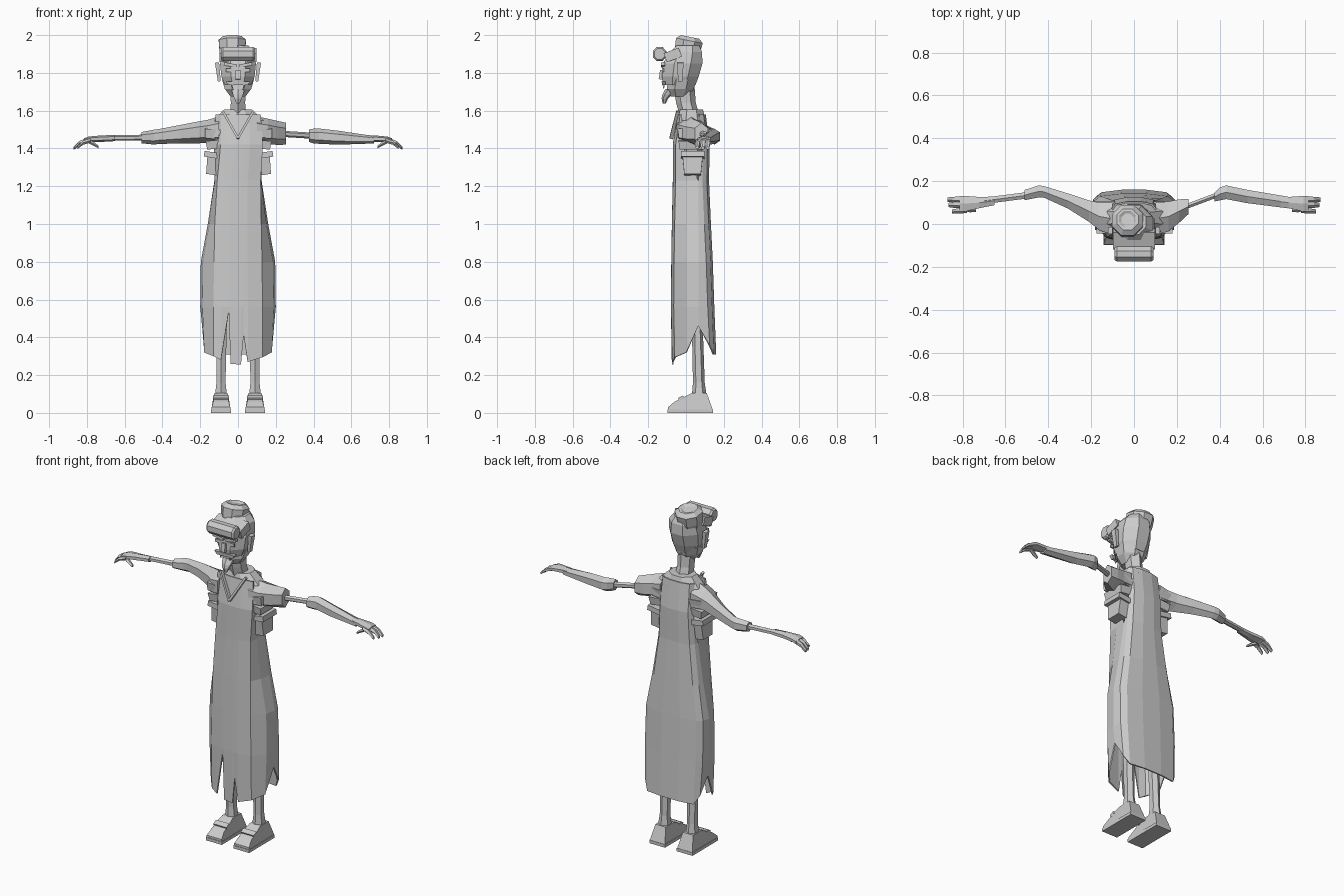
import bpy, bmesh, math
from mathutils import Matrix, Vector

grey = bpy.data.materials.new("plain_grey")
grey.diffuse_color = (0.6, 0.6, 0.6, 1)


def finish(name, bm):
    bmesh.ops.recalc_face_normals(bm, faces=bm.faces[:])
    me = bpy.data.meshes.new(name)
    bm.to_mesh(me)
    bm.free()
    me.materials.append(grey)
    ob = bpy.data.objects.new(name, me)
    bpy.context.collection.objects.link(ob)
    return ob


def loft(name, rings, axis="z", n=8, flip=1):
    """Skin n-sided rings (x, y, z, radius_a, radius_b) along an axis."""
    bm, loops, k = bmesh.new(), [], 1 / math.cos(math.pi / n)
    for x, y, z, ra, rb in rings:
        loop = []
        for i in range(n):
            t = (i + 0.5) * math.tau / n
            a, b = ra * k * math.cos(t), rb * k * math.sin(t)
            d = {"x": (0, a, b), "y": (a, 0, b), "z": (a, b, 0)}[axis]
            loop.append(bm.verts.new(((x + d[0]) * flip, y + d[1], z + d[2])))
        loops.append(loop)
    for p, q in zip(loops, loops[1:]):
        for i in range(n):
            j = (i + 1) % n
            bm.faces.new((p[i], p[j], q[j], q[i]))
    bm.faces.new(loops[0])
    bm.faces.new(loops[-1])
    return finish(name, bm)


def box(name, loc, size, rot=(0, 0, 0), taper=1.0):
    bm = bmesh.new()
    bmesh.ops.create_cube(bm, size=1)
    r = Matrix.Rotation(rot[2], 3, "Z") @ Matrix.Rotation(rot[1], 3, "Y") @ Matrix.Rotation(rot[0], 3, "X")
    for v in bm.verts:
        s = taper if v.co.z < 0 else 1
        v.co = Vector(loc) + r @ Vector((v.co.x * size[0] * s, v.co.y * size[1] * s, v.co.z * size[2]))
    return finish(name, bm)


# Robe: level = z, seam half width, panel half width, x shift, front y, back y
levels = [(0.30, .19, .13, 0, -.075, .16), (0.56, .20, .13, 0, -.08, .15),
          (0.80, .197, .127, 0, -.078, .142), (1.00, .16, .123, 0, -.075, .132),
          (1.23, .125, .115, .005, -.07, .122), (1.42, .115, .112, .02, -.07, .125),
          (1.58, .11, .105, .015, -.045, .105)]
front = [-1, -.7, -.38, -.3, .12, .23, .4, 1]
front_hem = [.30, .28, .54, .26, .255, .41, .27, .295]
back = [.8, .3, -.3, -.8]
bm = bmesh.new()
rows = []
for li, (z, w, wf, sx, yf, yb) in enumerate(levels):
    pts = [(-w, .065), (-(w * .94 + sx), 0 if li < 5 else -.02)]
    pts += [(u * wf + sx, yf + .015 * abs(u) ** 3) for u in front]
    pts += [(w * .94 + sx, 0 if li < 5 else -.02), (w, .065)]
    pts += [(w * .95, yb - .035)] + [(u * w, yb - .012 * (abs(u) > .5)) for u in back] + [(-w * .95, yb - .035)]
    hem = [.46, .32] + front_hem + [.32, .46] + [.36, .31, .31, .31, .31, .36]
    rows.append([bm.verts.new((x, y, hem[i] if li == 0 else z)) for i, (x, y) in enumerate(pts)])
seams = (0, 11)
for li, (p, q) in enumerate(zip(rows, rows[1:])):
    n = len(p)
    for i in range(n):
        j = (i + 1) % n
        if li < 4:
            bm.faces.new((p[i], p[j], q[j], q[i]))
        elif i in seams or j in seams:      # armholes closing to a V at the side
            if li == 4:
                bm.faces.new((p[i], p[j], q[j] if i in seams else q[i]))
        else:
            bm.faces.new((p[i], p[j], q[j], q[i]))
for v in [v for v in bm.verts if not v.link_faces]:
    bm.verts.remove(v)
robe = finish("robe", bm)
mod = robe.modifiers.new("cloth_thickness", "SOLIDIFY")
mod.thickness = .008

# Upper body, shoulder yoke and V collar
loft("torso", [(0, .04, 1.1, .08, .05), (0, .035, 1.3, .085, .06), (.01, .03, 1.45, .11, .075),
               (.005, .03, 1.55, .13, .075), (0, .03, 1.605, .075, .06)])
for s in (-1, 1):
    box("collar_band", (s * .04, -.06, 1.525), (.012, .02, .17), (-.22, s * .52, 0))
loft("neck", [(0, .02, 1.57, .045, .045), (0, 0, 1.64, .038, .045), (0, -.015, 1.76, .042, .05)], n=6)

# Shoulder straps and pouches under the arms
for s in (-1, 1):
    cx = s * .13 + .003
    box("pouch", (cx, .035, 1.315), (.085, .11, .11), (0, s * -.15, 0), .8)
    box("pouch_flap", (cx + s * .005, .035, 1.365), (.095, .125, .03), (0, s * -.15, 0))
    box("strap_lower", (cx, .03, 1.42), (.085, .14, .045), (0, s * .1, 0), .9)
    box("strap_upper", (cx, .03, 1.475), (.1, .15, .05), (0, s * -.1, 0), .9)

# Long sleeve with bare forearm on one side
loft("long_sleeve", [(.10, .025, 1.495, .075, .065), (.16, .035, 1.49, .065, .053), (.21, .06, 1.485, .05, .05),
                     (.31, .108, 1.475, .035, .042), (.42, .15, 1.463, .027, .034), (.445, .152, 1.46, .028, .034),
                     (.51, .135, 1.457, .024, .026)], "x", 6, -1)
loft("bare_forearm", [(.49, .135, 1.457, .015, .014), (.70, .108, 1.455, .015, .012)], "x", 6, -1)
# Short sleeve, bare upper arm and long cuff on the other side
loft("short_sleeve", [(.10, .025, 1.495, .075, .065), (.16, .035, 1.49, .07, .058),
                      (.21, .06, 1.482, .055, .055), (.255, .082, 1.478, .035, .05)], "x", 6)
loft("bare_upper_arm", [(.24, .08, 1.477, .012, .014), (.40, .14, 1.467, .012, .014)], "x", 6)
loft("forearm_cuff", [(.375, .125, 1.467, .02, .028), (.40, .14, 1.466, .03, .034), (.43, .148, 1.465, .032, .035),
                      (.53, .128, 1.457, .031, .032), (.72, .1, 1.446, .027, .017)], "x", 6)

# Hands
for s in (-1, 1):
    loft("palm", [(.65, .108, 1.455, .02, .014), (.72, .1, 1.452, .026, .015),
                  (.79, .095, 1.448, .036, .013), (.815, .095, 1.441, .035, .011)], "x", 6, s)
    for y, x in ((.115, .87), (.09, .865)):
        loft("finger", [(.80, y, 1.443, .013, .011), (.84, y, 1.428, .012, .01),
                        (x, y, 1.402, .009, .007)], "x", 5, s)
    loft("little_finger", [(.78, .066, 1.443, .012, .01), (.82, .062, 1.43, .011, .009),
                           (.85, .06, 1.405, .008, .007)], "x", 5, s)
    loft("thumb", [(.79, .075, 1.437, .012, .009), (.765, .068, 1.425, .011, .009),
                   (.738, .066, 1.407, .008, .006)], "x", 5, s)

# Legs and shoes
shoe = [(-.095, 0), (-.095, .03), (-.06, .06), (-.01, .085), (.03, .105), (.11, .105), (.14, .02), (.14, 0)]
for s in (-1, 1):
    loft("leg", [(.09, .07, .09, .032, .034), (.09, .068, .16, .024, .027), (.088, .06, .45, .028, .025),
                 (.08, .045, .8, .045, .04)], "z", 6, s)
    bm = bmesh.new()
    sides = []
    for d in (-1, 1):
        sides.append([bm.verts.new((s * (.09 + d * (.049 if z < .04 else .04 if z < .1 else .034)), y, z))
                      for y, z in shoe])
    a, b = sides
    for i in range(len(a)):
        j = (i + 1) % len(a)
        bm.faces.new((a[i], a[j], b[j], b[i]))
    bm.faces.new(a)
    bm.faces.new(b)
    finish("shoe", bm)
    box("shoe_sole", (s * .09, .022, .009), (.104, .24, .018))
    box("shoe_strap", (s * .09, -.025, .078), (.086, .03, .018), (.46, 0, 0))

# Head, jaw and beard
loft("head", [(0, -.035, 1.735, .07, .085), (0, -.03, 1.78, .088, .097), (0, -.018, 1.85, .095, .105),
              (0, 0, 1.91, .085, .085), (0, .01, 1.945, .055, .06)])
loft("jaw", [(0, -.02, 1.765, .085, .075), (0, -.03, 1.715, .07, .072), (0, -.035, 1.675, .04, .045)])
loft("chin_beard", [(0, -.08, 1.715, .034, .025), (0, -.1, 1.685, .027, .022),
                    (0, -.112, 1.665, .02, .015), (0, -.115, 1.638, .008, .007)], n=6)
box("moustache", (0, -.118, 1.745), (.13, .022, .02), taper=.8)
box("nose", (0, -.13, 1.79), (.024, .022, .05), (-.15, 0, 0))
for s in (-1, 1):
    box("brow", (s * .04, -.122, 1.842), (.07, .02, .016), (0, s * -.18, 0))
    box("eye", (s * .04, -.122, 1.815), (.045, .009, .018))
    box("ear", (s * .105, -.03, 1.805), (.022, .034, .1), (0, s * .12, 0), .7)
    box("fang", (s * .03, -.118, 1.727), (.01, .012, .022), taper=.3)

# Cap with rolled brim and topknot
box("cap_band", (0, -.07, 1.895), (.196, .085, .05), (.35, 0, 0))
loft("rolled_brim", [(-.09, -.14, 1.9, .028, .03), (-.08, -.14, 1.9, .036, .038),
                     (.08, -.14, 1.9, .036, .038), (.09, -.14, 1.9, .028, .03)], "x")
knot = loft("topknot", [(0, 0, -.10, .06, .06), (0, 0, -.075, .068, .068), (0, 0, -.02, .072, .072),
                        (0, 0, 0, .05, .05), (0, 0, 0, .04, .04), (0, 0, -.008, .028, .028)])
knot.location = (-.03, .022, 1.99)
knot.rotation_euler = (-.2, 0, 0)
